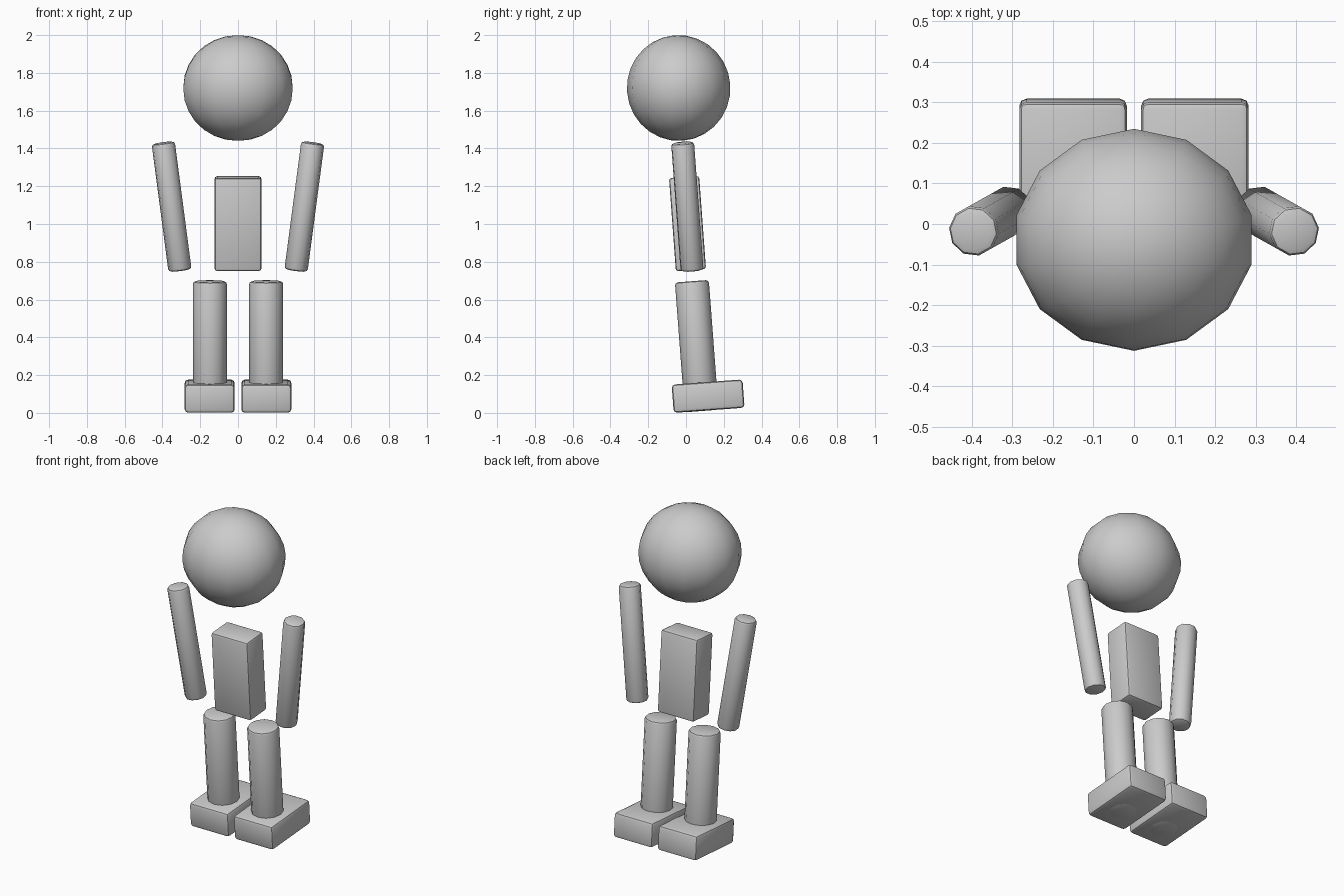
import bpy, math
from mathutils import Vector

if "Cube" in bpy.data.objects:
    bpy.data.objects.remove(bpy.data.objects["Cube"])

LEAN = math.radians(4.2)  # whole figure leans towards the front

grey = bpy.data.materials.new("light grey")
grey.diffuse_color = (0.6, 0.6, 0.6, 1)
grey.use_nodes = True
grey.node_tree.nodes["Principled BSDF"].inputs["Base Color"].default_value = grey.diffuse_color


def finish(name, bevel=0, segments=2):
    """Name, colour, round the edges and shade the active object."""
    ob = bpy.context.object
    ob.name = name
    ob.data.materials.append(grey)
    if bevel:
        mod = ob.modifiers.new("rounded edges", 'BEVEL')
        mod.width = bevel
        mod.segments = segments
        mod.limit_method = 'ANGLE'
        mod.angle_limit = math.radians(50)
        bpy.ops.object.modifier_apply(modifier=mod.name)
    bpy.ops.object.shade_smooth_by_angle(angle=math.radians(40))
    return ob


def box(name, centre, size, bevel):
    bpy.ops.mesh.primitive_cube_add(size=1, location=centre, rotation=(LEAN, 0, 0))
    bpy.context.object.scale = size
    bpy.ops.object.transform_apply(location=False, rotation=False, scale=True)
    return finish(name, bevel)


def limb(name, bottom, top, radius, sides, bevel):
    a, b = Vector(bottom), Vector(top)
    axis = b - a
    bpy.ops.mesh.primitive_cylinder_add(
        vertices=sides, radius=radius, depth=axis.length, location=(a + b) / 2,
        rotation=axis.to_track_quat('Z', 'Y').to_euler())
    return finish(name, bevel)


# Head: slightly wide ball
bpy.ops.mesh.primitive_uv_sphere_add(segments=14, ring_count=14, radius=1,
                                     location=(0, -0.039, 1.72), rotation=(LEAN, 0, 0))
bpy.context.object.scale = (0.297, 0.274, 0.28)
bpy.ops.object.transform_apply(location=False, rotation=False, scale=True)
finish("head")

# Torso
box("torso", (0, 0.008, 1.002), (0.248, 0.16, 0.494), 0.014)

# Arms, legs and feet on both sides
for side, s in (("left", -1), ("right", 1)):
    limb(side + "_arm", (s * 0.307, 0.032, 0.754), (s * 0.396, -0.018, 1.43), 0.062, 10, 0.015)
    limb(side + "_leg", (s * 0.149, 0.083, 0.01), (s * 0.149, 0.031, 0.697), 0.09, 12, 0.015)
    box(side + "_foot", (s * 0.15, 0.117, 0.0885), (0.265, 0.376, 0.15), 0.018)
